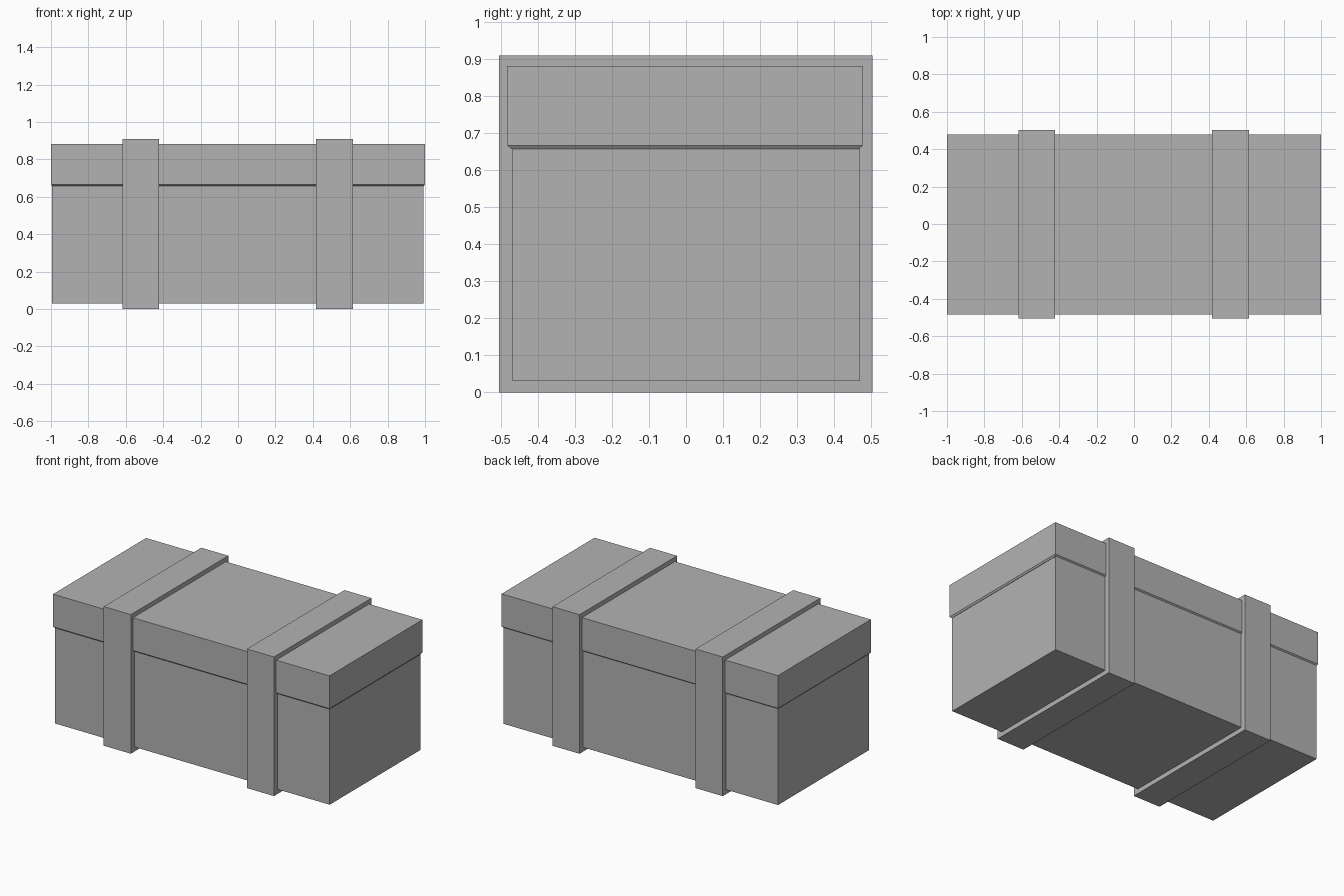
import bpy
import bmesh

default = bpy.data.objects.get("Cube")
if default:
    bpy.data.objects.remove(default, do_unlink=True)

GREY = (0.45, 0.45, 0.45, 1.0)
grey = bpy.data.materials.new("plain grey")
grey.use_nodes = True
grey.diffuse_color = GREY
grey.node_tree.nodes["Principled BSDF"].inputs["Base Color"].default_value = GREY


def box(name, low, high, lip=None):
    """Box between two corners; lip = (x, y, drop) adds a tapered underside rim."""
    bm = bmesh.new()
    bmesh.ops.create_cube(bm, size=1)
    for v in bm.verts:
        v.co = [high[i] if v.co[i] > 0 else low[i] for i in range(3)]
    if lip:
        bm.normal_update()
        bottom = min(bm.faces, key=lambda f: f.normal.z)
        under = bmesh.ops.extrude_discrete_faces(bm, faces=[bottom])["faces"][0]
        for v in under.verts:
            v.co.x += -lip[0] if v.co.x > 0 else lip[0]
            v.co.y += -lip[1] if v.co.y > 0 else lip[1]
            v.co.z -= lip[2]
    mesh = bpy.data.meshes.new(name)
    bm.to_mesh(mesh)
    bm.free()
    mesh.materials.append(grey)
    obj = bpy.data.objects.new(name, mesh)
    bpy.context.collection.objects.link(obj)
    return obj


# Chest body and overhanging lid
box("body", (-0.995, -0.468, 0.03), (0.991, 0.470, 0.66))
box("lid", (-1.0, -0.483, 0.667), (1.0, 0.478, 0.881), lip=(0.007, 0.012, 0.01))

# Two bands wrapped around the chest
for side, x in (("right", -0.52), ("left", 0.516)):
    box(side + "_strap", (x - 0.098, -0.505, 0), (x + 0.098, 0.503, 0.91))
